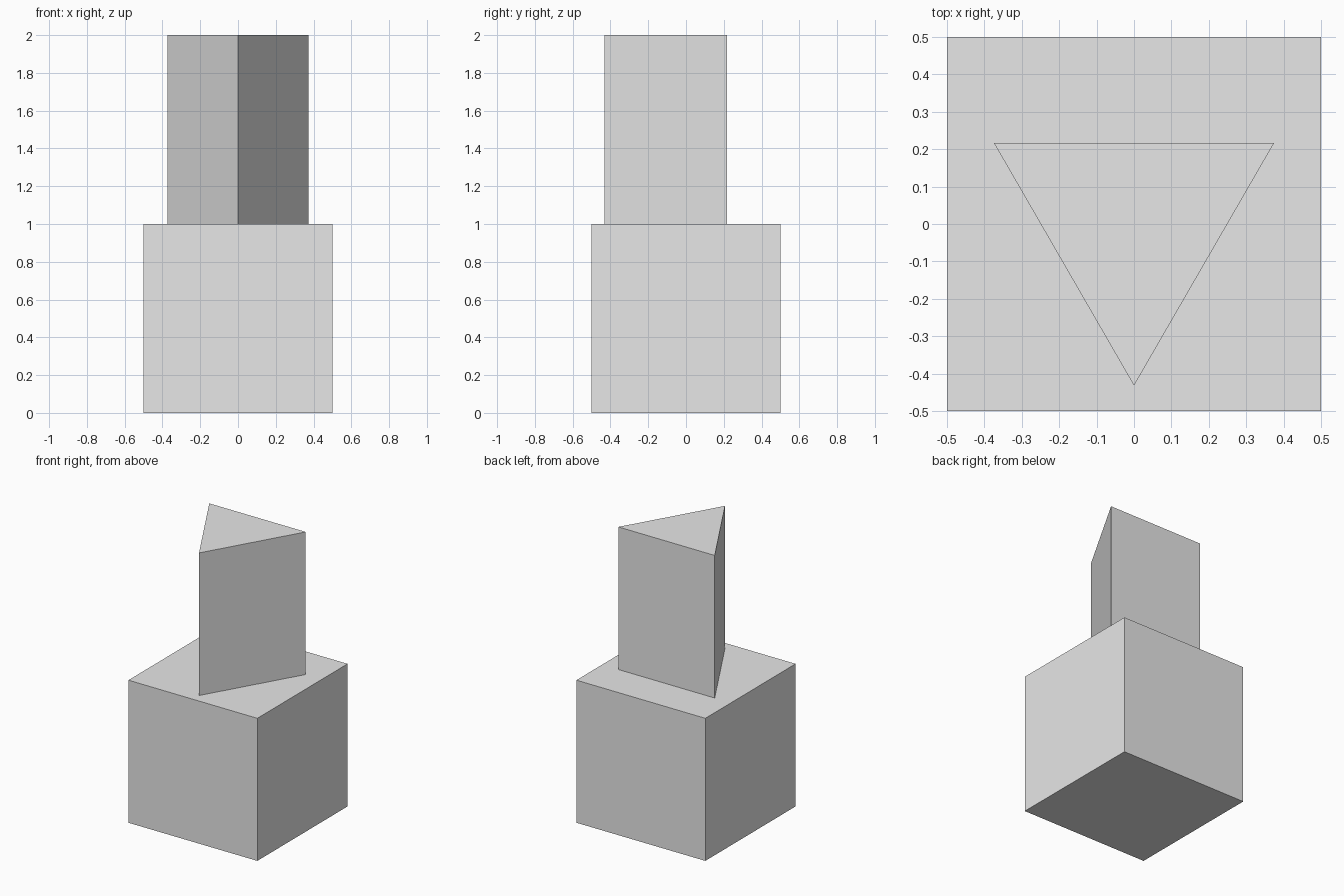
import bpy
import bmesh
from math import cos, sin, pi, sqrt

cube = bpy.data.objects.get("Cube")
if cube:
    bpy.data.objects.remove(cube, do_unlink=True)

# Single plain grey
grey = bpy.data.materials.new("plain grey")
grey.use_nodes = True
colour = (0.8, 0.8, 0.8, 1)
grey.diffuse_color = colour
grey.node_tree.nodes["Principled BSDF"].inputs["Base Color"].default_value = colour


def prism(name, sides, radius, start, bottom, height):
    """Upright regular prism, first corner at angle start."""
    bm = bmesh.new()
    angles = [start + 2 * pi * i / sides for i in range(sides)]
    base = bm.faces.new([bm.verts.new((radius * cos(a), radius * sin(a), bottom))
                         for a in angles])
    side = bmesh.ops.extrude_face_region(bm, geom=[base], use_keep_orig=True)
    top = [v for v in side["geom"] if isinstance(v, bmesh.types.BMVert)]
    bmesh.ops.translate(bm, verts=top, vec=(0, 0, height))
    bmesh.ops.recalc_face_normals(bm, faces=bm.faces)
    mesh = bpy.data.meshes.new(name)
    bm.to_mesh(mesh)
    bm.free()
    mesh.materials.append(grey)
    obj = bpy.data.objects.new(name, mesh)
    bpy.context.collection.objects.link(obj)
    return obj


# Square base block
prism("base_block", 4, sqrt(0.5), pi / 4, 0, 1)

# Triangular column with one edge facing the front
prism("triangular_column", 3, 0.432, -pi / 2, 1, 1)
